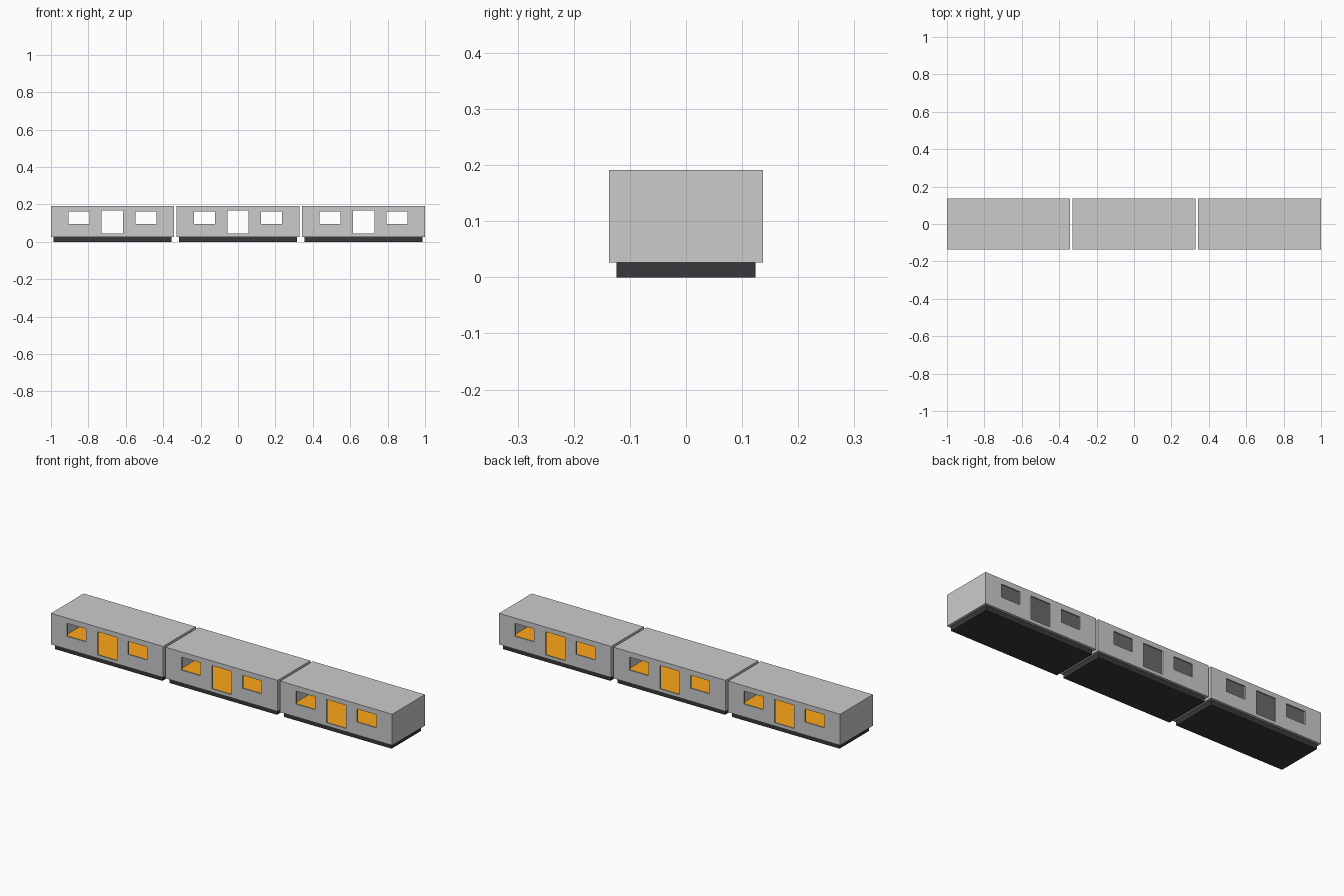
import bpy, bmesh
from mathutils import Vector

if "Cube" in bpy.data.objects:
    bpy.data.objects.remove(bpy.data.objects["Cube"])

LENGTH, HALF_Y = 0.657, 0.137      # one carriage
Z0, Z1, WALL = 0.026, 0.191, 0.008
PITCH = 1.0 - LENGTH / 2           # spacing of carriages


def material(name, rgb):
    m = bpy.data.materials.new(name)
    m.diffuse_color = (*rgb, 1)
    m.use_nodes = True
    m.node_tree.nodes["Principled BSDF"].inputs["Base Color"].default_value = m.diffuse_color
    return m


def boxes(name, bounds, mat=None):
    """One object made of axis-aligned boxes (x0, x1, y0, y1, z0, z1)."""
    bm = bmesh.new()
    for x0, x1, y0, y1, z0, z1 in bounds:
        vs = bmesh.ops.create_cube(bm, size=1)["verts"]
        bmesh.ops.scale(bm, vec=(x1 - x0, y1 - y0, z1 - z0), verts=vs)
        bmesh.ops.translate(bm, vec=Vector((x0 + x1, y0 + y1, z0 + z1)) / 2, verts=vs)
    me = bpy.data.meshes.new(name)
    bm.to_mesh(me)
    bm.free()
    ob = bpy.data.objects.new(name, me)
    bpy.context.collection.objects.link(ob)
    if mat:
        me.materials.append(mat)
    return ob


def cut(target, cutter):
    mod = target.modifiers.new("cut", "BOOLEAN")
    mod.operation, mod.solver, mod.object = "DIFFERENCE", "EXACT", cutter
    cutter.hide_render = True
    bpy.context.view_layer.objects.active = target
    bpy.ops.object.modifier_apply(modifier=mod.name)
    bpy.data.objects.remove(cutter)


dark = material("dark_underframe", (0.04, 0.04, 0.043))
orange = material("orange_floor", (1.0, 0.38, 0.01))
hx = LENGTH / 2
ix, iy = hx - WALL, HALF_Y - WALL

# hollow body shell
body = boxes("carriage_body", [(-hx, hx, -HALF_Y, HALF_Y, Z0, Z1)])
cut(body, boxes("cavity", [(-ix, ix, -iy, iy, Z0 + 0.005, Z1 - WALL)]))

# door and window openings through both sides
cut(body, boxes("openings", [
    (-0.235, -0.123, -0.3, 0.3, 0.094, 0.163),
    (-0.057, 0.057, -0.3, 0.3, 0.043, 0.166),
    (0.123, 0.235, -0.3, 0.3, 0.094, 0.163)]))

# interior floor and underframe
floor = boxes("carriage_floor", [(-ix, ix, -iy, iy, Z0 + 0.005, Z0 + 0.008)], orange)
base = boxes("underframe", [(-hx + 0.013, hx - 0.013, -0.124, 0.124, 0, Z0)], dark)

# three carriages in a row
for part in (body, floor, base):
    for sx, tag in ((-1, "left"), (1, "right")):
        dup = part.copy()
        dup.name = part.name + "_" + tag
        dup.location.x = sx * PITCH
        bpy.context.collection.objects.link(dup)
    part.name += "_middle"
